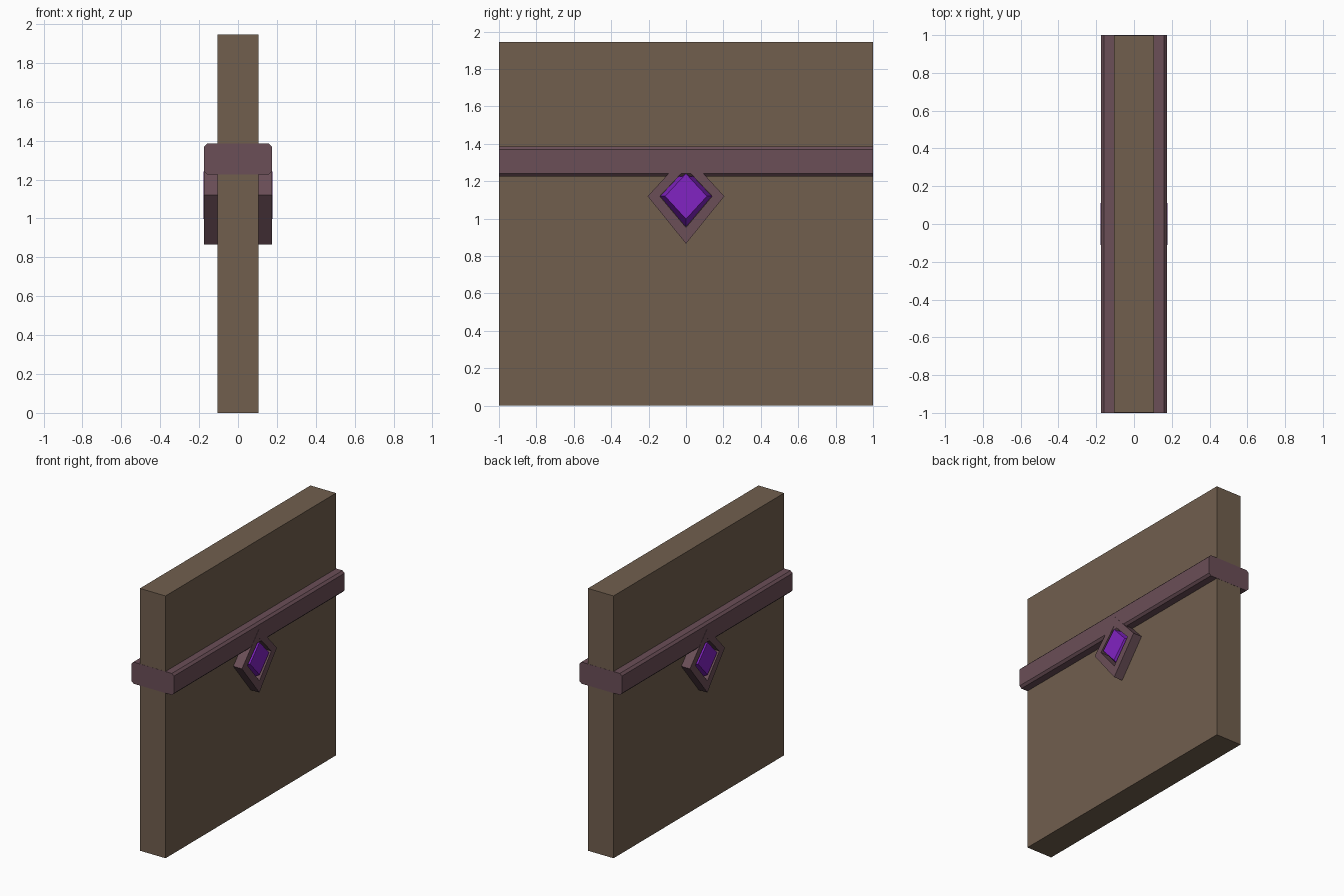
import bpy, bmesh

if "Cube" in bpy.data.objects:
    bpy.data.objects.remove(bpy.data.objects["Cube"])


def material(name, rgb):
    m = bpy.data.materials.new(name)
    m.diffuse_color = (*rgb, 1)
    m.use_nodes = True
    m.node_tree.nodes["Principled BSDF"].inputs["Base Color"].default_value = m.diffuse_color
    return m


BROWN = material("brown_wall", (0.165, 0.114, 0.076))
MAUVE = material("mauve_trim", (0.146, 0.077, 0.096))
PURPLE = material("purple_gem", (0.22, 0.017, 0.54))


def finish(bm, name, mat):
    bmesh.ops.recalc_face_normals(bm, faces=bm.faces)
    me = bpy.data.meshes.new(name)
    bm.to_mesh(me)
    bm.free()
    me.materials.append(mat)
    ob = bpy.data.objects.new(name, me)
    bpy.context.collection.objects.link(ob)
    return ob


def box(name, size, z, mat):
    bm = bmesh.new()
    bmesh.ops.create_cube(bm, size=1)
    for v in bm.verts:
        v.co = (v.co.x * size[0], v.co.y * size[1], v.co.z * size[2] + z)
    return finish(bm, name, mat)


def diamond(bm, x, half_y, top, bottom):
    """Four corners of a diamond facing along x."""
    pts = [(0, top), (half_y, 1.12), (0, bottom), (-half_y, 1.12)]
    return [bm.verts.new((x, y, z)) for y, z in pts]


def bridge(bm, a, b):
    for i in range(4):
        j = (i + 1) % 4
        bm.faces.new((a[i], a[j], b[j], b[i]))


# Wall slab
box("wall", (0.21, 1.998, 1.945), 0.9725, BROWN)

# Trim band with chamfered long edges
bm = bmesh.new()
c = 0.016
X, LO, HI = 0.174, 1.225, 1.385
profile = [(-X + c, LO), (X - c, LO), (X, LO + c), (X, HI - c),
           (X - c, HI), (-X + c, HI), (-X, HI - c), (-X, LO + c)]
face = bm.faces.new([bm.verts.new((x, -1, z)) for x, z in profile])
ext = bmesh.ops.extrude_face_region(bm, geom=[face])
for v in ext["geom"]:
    if isinstance(v, bmesh.types.BMVert):
        v.co.y = 1
finish(bm, "trim_band", MAUVE)

for side, s in (("right", 1), ("left", -1)):
    # Diamond frame around the gem
    bm = bmesh.new()
    rings = [diamond(bm, s * x, *d) for x, d in (
        (0.10, (0.205, 1.342, 0.866)), (0.1755, (0.205, 1.342, 0.866)),
        (0.1755, (0.14, 1.268, 0.953)), (0.10, (0.14, 1.268, 0.953)))]
    for i in range(4):
        bridge(bm, rings[i], rings[(i + 1) % 4])
    finish(bm, side + "_gem_frame", MAUVE)

    # Faceted gem with a flat front
    bm = bmesh.new()
    base = diamond(bm, s * 0.10, 0.14, 1.268, 0.953)
    front = diamond(bm, s * 0.177, 0.112, 1.24, 0.998)
    bridge(bm, base, front)
    bm.faces.new(base)
    bm.faces.new(front)
    finish(bm, side + "_gem", PURPLE)
